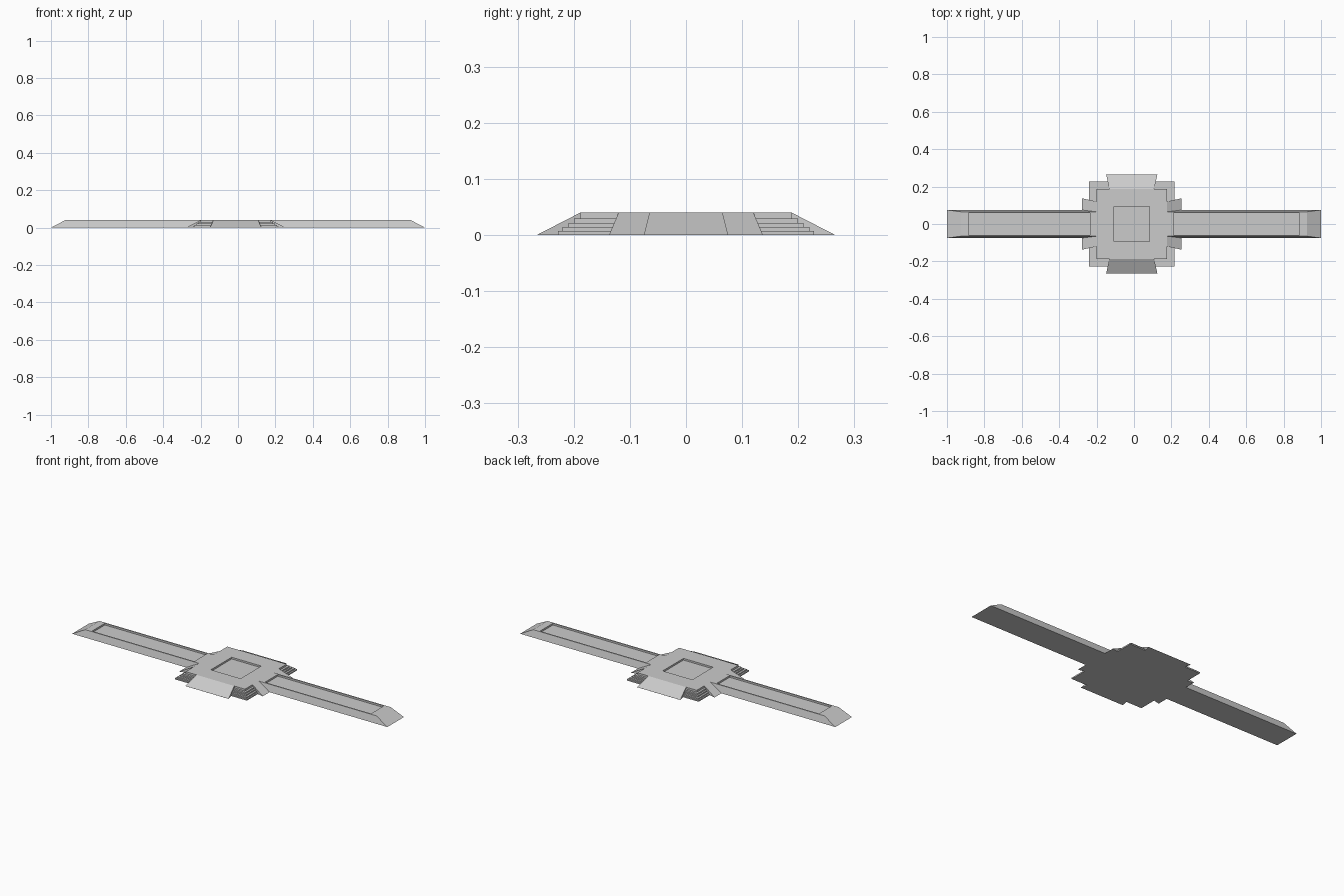
import bpy, bmesh

if "Cube" in bpy.data.objects:
    bpy.data.objects.remove(bpy.data.objects["Cube"])

CX = -0.012   # the platform sits slightly left of the origin
H = 0.04      # overall height


def rect(x0, x1, y, z):
    return [(x0, -y, z), (x1, -y, z), (x1, y, z), (x0, y, z)]


def loft(name, rings):
    """Solid through a stack of four-cornered rings, capped at both ends."""
    bm = bmesh.new()
    vs = [[bm.verts.new(p) for p in r] for r in rings]
    for a, b in zip(vs, vs[1:]):
        for i in range(4):
            j = (i + 1) % 4
            bm.faces.new((a[i], a[j], b[j], b[i]))
    bm.faces.new(vs[0][::-1])
    bm.faces.new(vs[-1])
    bmesh.ops.recalc_face_normals(bm, faces=bm.faces)
    me = bpy.data.meshes.new(name)
    bm.to_mesh(me)
    bm.free()
    ob = bpy.data.objects.new(name, me)
    bpy.context.collection.objects.link(ob)
    return ob


# Stepped square platform; the top layer has a sunken square panel
halves = [0.228, 0.22, 0.209, 0.2, 0.188]
levels = [0, 0.007, 0.014, 0.021, 0.029, H]
for i, h in enumerate(halves):
    rings = [rect(CX - h, CX + h, h, levels[i]),
             rect(CX - h, CX + h, h, levels[i + 1])]
    if i == 4:
        p = 0.094
        rings += [rect(CX - p, CX + p, p, H), rect(CX - p, CX + p, p, H - 0.01)]
    loft("platform_step_%d" % (i + 1), rings)

# Flared ramp on each side of the platform
for i, (dx, dy) in enumerate([(0, -1), (1, 0), (0, 1), (-1, 0)]):
    def pt(out, side, z):
        return (CX + dx * out - dy * side, dy * out + dx * side, z)
    loft("ramp_%d" % (i + 1), [
        [pt(0.188, -0.12, 0), pt(0.265, -0.137, 0),
         pt(0.265, 0.137, 0), pt(0.188, 0.12, 0)],
        [pt(0.188, -0.12, H), pt(0.2651, -0.137, 0.0003),
         pt(0.2651, 0.137, 0.0003), pt(0.188, 0.12, H)]])

# Long arms with bevelled sides, sloped tips and a sunken top panel
for name, s in (("left_arm", -1), ("right_arm", 1)):
    root = CX + s * 0.188
    loft(name, [
        rect(root, s * 1.0, 0.075, 0),
        rect(root, s * 0.924, 0.065, H),
        rect(CX + s * 0.224, s * 0.885, 0.058, H),
        rect(CX + s * 0.224, s * 0.885, 0.058, H - 0.01)])
